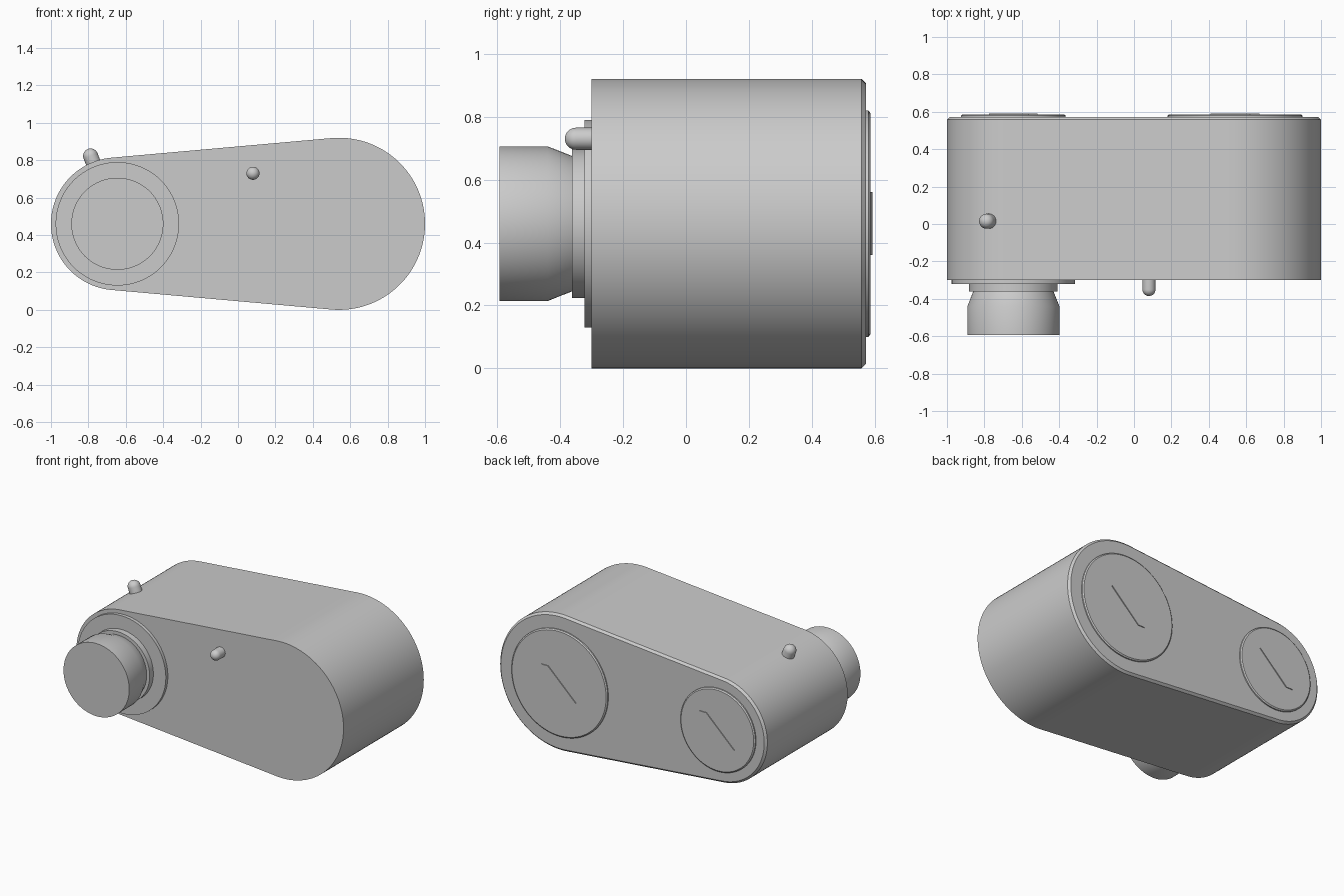
import bpy, bmesh, math
from mathutils import Matrix, Vector

if "Cube" in bpy.data.objects:
    bpy.data.objects.remove(bpy.data.objects["Cube"], do_unlink=True)

grey = bpy.data.materials.new("plain_grey")
grey.use_nodes = True
COLOUR = (0.6, 0.6, 0.6, 1)
grey.diffuse_color = COLOUR
grey.node_tree.nodes["Principled BSDF"].inputs["Base Color"].default_value = COLOUR

SMALL = Vector((-0.645, 0, 0.46))   # axis of the narrow end
LARGE = Vector((0.54, 0, 0.46))     # axis of the wide end
R_SMALL, R_LARGE = 0.355, 0.46


def finish(name, bm, angle=25):
    bmesh.ops.recalc_face_normals(bm, faces=bm.faces)
    mesh = bpy.data.meshes.new(name)
    bm.to_mesh(mesh)
    bm.free()
    mesh.materials.append(grey)
    obj = bpy.data.objects.new(name, mesh)
    bpy.context.collection.objects.link(obj)
    bpy.ops.object.select_all(action="DESELECT")
    obj.select_set(True)
    bpy.context.view_layer.objects.active = obj
    bpy.ops.object.shade_smooth_by_angle(angle=math.radians(angle))
    return obj


def loft(name, rings):
    """Skin a stack of matching rings and cap both ends."""
    bm = bmesh.new()
    loops = [[bm.verts.new(p) for p in ring] for ring in rings]
    n = len(loops[0])
    for a, b in zip(loops, loops[1:]):
        for i in range(n):
            j = (i + 1) % n
            bm.faces.new((a[i], a[j], b[j], b[i]))
    bm.faces.new(loops[0])
    bm.faces.new(loops[-1])
    return finish(name, bm)


def turned(name, profile, base, direction, sides=96):
    """Round part from (distance, radius) pairs along an axis."""
    turn = Vector((0, 0, 1)).rotation_difference(Vector(direction)).to_matrix()
    steps = [2 * math.pi * i / sides for i in range(sides)]
    return loft(name, [[base + turn @ Vector((r * math.cos(t), r * math.sin(t), d))
                        for t in steps] for d, r in profile])


def pin(name, base, direction, length, radius):
    """Round bar with a domed tip."""
    dome = [(length - radius + radius * math.sin(a), radius * math.cos(a))
            for a in (math.radians(9.5 * k) for k in range(10))]
    return turned(name, [(0, radius)] + dome, base, direction, 32)


def body_outline(y, inset=0):
    """Two end arcs joined by their common tangents."""
    lean = math.asin((R_LARGE - R_SMALL) / (LARGE.x - SMALL.x))
    top = math.pi / 2 + lean
    points = []
    for centre, r, start, end in ((LARGE, R_LARGE, -top, top),
                                  (SMALL, R_SMALL, top, 2 * math.pi - top)):
        for i in range(65):
            t = start + (end - start) * i / 64
            points.append(centre + Vector(((r - inset) * math.cos(t), y,
                                           (r - inset) * math.sin(t))))
    return points


# Main body with a chamfered back rim
loft("body", [body_outline(-0.3), body_outline(0.558), body_outline(0.572, 0.014)])

# Stepped knob on the front
FRONT, BACK = (0, -1, 0), (0, 1, 0)
front_face = SMALL + Vector((0, -0.3, 0))
turned("knob_plate", [(-0.01, 0.33), (0.022, 0.33)], front_face, FRONT)
turned("knob_collar", [(0.01, 0.237), (0.062, 0.237)], front_face, FRONT)
turned("knob", [(0.05, 0.21), (0.062, 0.215), (0.14, 0.246), (0.293, 0.246)],
       front_face, FRONT)

# Pins on the front and on the narrow end
pin("front_pin", Vector((0.08, -0.28, 0.73)), FRONT, 0.105, 0.035)
radial = Vector((-0.367, 0, 0.93))
pin("top_pin", SMALL + radial * 0.33 + Vector((0, 0.015, 0)), radial, 0.1, 0.04)

# Back covers, each with a slanted raised bar
for label, centre, radius in (("small", SMALL, 0.28), ("large", LARGE, 0.36)):
    base = centre + Vector((0, 0.572, 0))
    turned(label + "_back_cover",
           [(-0.01, radius), (0.008, radius), (0.014, radius - 0.008)], base, BACK)
    bar = [(0.13, 0.1), (0.08, 0.1), (-0.13, -0.1), (-0.08, -0.1)]
    loft(label + "_cover_bar",
         [[base + Vector((x, y, z)) for x, z in bar] for y in (0.01, 0.02)])
